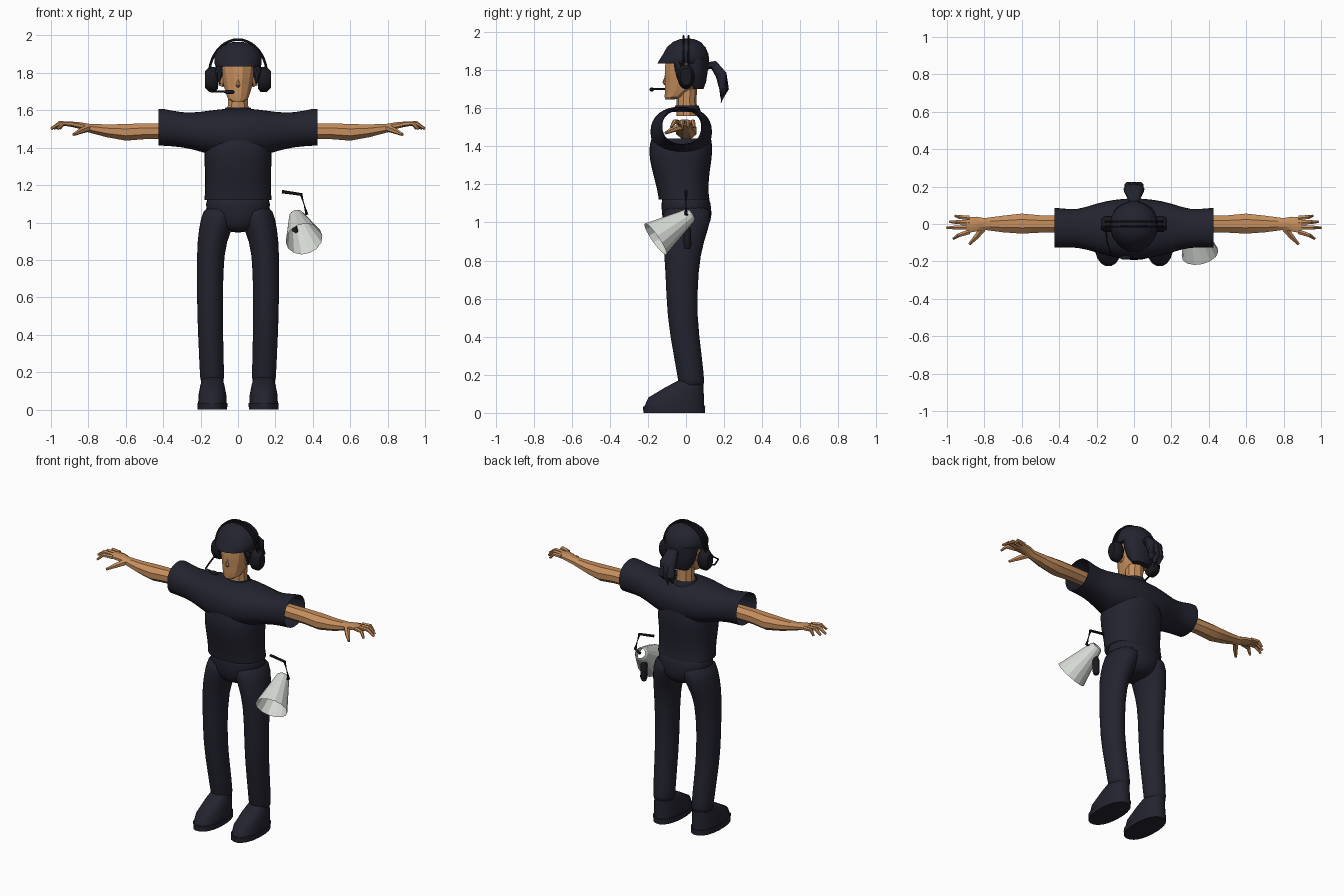
import bpy, bmesh, math
from mathutils import Vector

default_cube = bpy.data.objects.get("Cube")
if default_cube:
    bpy.data.objects.remove(default_cube, do_unlink=True)


def material(name, colour):
    mat = bpy.data.materials.new(name)
    mat.use_nodes = True
    mat.diffuse_color = (*colour, 1)
    mat.node_tree.nodes["Principled BSDF"].inputs["Base Color"].default_value = (*colour, 1)
    return mat


NAVY = material("navy cloth", (.017, .017, .029))
BLACK = material("black plastic", (.01, .01, .014))
SKIN = material("skin", (.56, .27, .11))
GREY = material("pale grey", (.68, .71, .67))


def skin_rings(name, rings, mat, caps=True, subdivide=0, angle=45):
    """Bridge a list of equal point rings into one mesh object."""
    bm = bmesh.new()
    loops = [[bm.verts.new(p) for p in ring] for ring in rings]
    count = len(loops[0])
    for low, high in zip(loops, loops[1:]):
        for i in range(count):
            j = (i + 1) % count
            bm.faces.new((low[i], low[j], high[j], high[i]))
    if caps:
        bm.faces.new(loops[0][::-1])
        bm.faces.new(loops[-1])
    bmesh.ops.recalc_face_normals(bm, faces=bm.faces)
    mesh = bpy.data.meshes.new(name)
    bm.to_mesh(mesh)
    bm.free()
    mesh.materials.append(mat)
    obj = bpy.data.objects.new(name, mesh)
    bpy.context.collection.objects.link(obj)
    bpy.ops.object.select_all(action='DESELECT')
    obj.select_set(True)
    bpy.context.view_layer.objects.active = obj
    if angle:
        bpy.ops.object.shade_smooth_by_angle(angle=math.radians(angle))
    if subdivide:
        obj.modifiers.new("Smooth", 'SUBSURF').levels = subdivide
        obj.modifiers["Smooth"].render_levels = subdivide
    return obj


def oval(sides, power=1):
    """Unit superellipse; a power below one makes it boxier."""
    for i in range(sides):
        a = math.tau * (i + .5) / sides
        c, s = math.cos(a), math.sin(a)
        yield (math.copysign(abs(c) ** power, c), math.copysign(abs(s) ** power, s))


def loft_z(name, sections, mat, sides=16, power=1, **options):
    """Sections are height, centre x, centre y, half width, half depth."""
    rings = [[(cx + rx * u, cy + ry * v, z) for u, v in oval(sides, power)]
             for z, cx, cy, rx, ry in sections]
    return skin_rings(name, rings, mat, **options)


def loft_x(name, sections, mat, side=1, sides=16, power=1, **options):
    """Sections are x, centre y, centre z, half depth, half height."""
    rings = [[(side * x, cy + ry * u, cz + rz * v) for u, v in oval(sides, power)]
             for x, cy, cz, ry, rz in sections]
    return skin_rings(name, rings, mat, **options)


def tube(name, path, radii, mat, sides=8, **options):
    """Round tube along a path; one radius or one per point."""
    path = [Vector(p) for p in path]
    if not isinstance(radii, (list, tuple)):
        radii = [radii] * len(path)
    rings = []
    for i, p in enumerate(path):
        tangent = path[min(i + 1, len(path) - 1)] - path[max(i - 1, 0)]
        turn = tangent.to_track_quat('Z', 'Y')
        rings.append([p + turn @ Vector((radii[i] * u, radii[i] * v, 0))
                      for u, v in oval(sides)])
    return skin_rings(name, rings, mat, **options)


# Shirt: one open tube across both sleeves, and an open trunk below it
half = [(.425, -.02, 1.51, .108, .1), (.4, -.02, 1.51, .108, .102),
        (.3, -.025, 1.495, .1, .092), (.2, -.02, 1.485, .135, .107),
        (.1, -.025, 1.477, .16, .133)]
middle = [(0, -.025, 1.475, .168, .138)]
across = [(-x, *rest) for x, *rest in half] + middle + half[::-1]
loft_x("shirt_sleeves", across, NAVY, caps=False, subdivide=1, power=.9)
loft_z("shirt_trunk", [(1.44, 0, -.025, .165, .16), (1.38, 0, -.028, .187, .174),
                       (1.28, 0, -.028, .18, .156), (1.18, 0, -.018, .178, .136),
                       (1.12, 0, -.01, .184, .136)],
       NAVY, caps=False, subdivide=1, power=.85)
loft_z("collar", [(1.58, 0, .005, .085, .075), (1.615, 0, .005, .068, .062)],
       NAVY, caps=False)

# Trousers
loft_z("trouser_hips", [(1.16, 0, -.005, .165, .125), (1.1, 0, 0, .178, .132),
                        (1.04, 0, .005, .17, .135), (.98, 0, .005, .12, .12),
                        (.945, 0, 0, .05, .08)], NAVY, subdivide=1, power=.9)
leg = [(1.1, .09, .004, .085, .12), (1.02, .103, .006, .1, .135),
       (.9, .142, -.015, .078, .108), (.75, .15, -.022, .072, .087),
       (.5, .15, -.022, .07, .08), (.3, .143, .01, .067, .075),
       (.15, .138, .03, .066, .07), (.14, .138, .03, .06, .064)]
shoe = [(.03, .137, -.062, .077, .16), (.08, .137, -.052, .075, .148),
        (.13, .137, -.012, .065, .105), (.175, .137, .03, .052, .062)]
sole = [(0, .137, -.062, .08, .164), (.034, .137, -.062, .081, .165)]

# Bare arm: upper arm, elbow, wrist, palm
arm = [(.36, 0, 1.488, .046, .046), (.5, 0, 1.488, .05, .046),
       (.6, .002, 1.482, .058, .048), (.7, 0, 1.49, .048, .037),
       (.8, 0, 1.505, .034, .025), (.84, 0, 1.517, .042, .02),
       (.895, -.006, 1.526, .047, .015)]
# Finger base y, tip x, tip y
fingers = {"little": (.032, .955, .043), "ring": (.008, .985, .012),
           "middle": (-.017, 1, -.02), "index": (-.042, .965, -.078)}

for side, word in ((1, "left"), (-1, "right")):
    def flip(sections):
        return [(z, side * cx, *rest) for z, cx, *rest in sections]

    loft_z(word + "_trouser_leg", flip(leg), NAVY, subdivide=1)
    loft_z(word + "_shoe", flip(shoe), NAVY, sides=20, power=.9)
    loft_z(word + "_sole", flip(sole), NAVY, sides=20, power=.9)
    for row in range(2):
        y, z = .0 - .035 * row - .02, .165 - .02 * row
        tube(word + "_shoe_lace", [(side * (.137 + d), y, z) for d in (-.035, .035)],
             .009, BLACK, sides=6)

    loft_x(word + "_arm", arm, SKIN, side=side, sides=8, angle=25)
    for finger, (base, tip_x, tip_y) in fingers.items():
        knuckle = (side * (.5 * tip_x + .455), (base + tip_y) / 2, 1.53)
        tube(f"{word}_{finger}_finger",
             [(side * .88, base, 1.526), knuckle, (side * tip_x, tip_y, 1.5)],
             (.014, .012, .007), SKIN, sides=6, angle=25)
    tube(word + "_thumb", [(side * .8, -.015, 1.505), (side * .84, -.065, 1.49),
                           (side * .88, -.108, 1.47)],
         (.02, .016, .008), SKIN, sides=6, angle=25)

    # Headset cups, hair locks beside the face and ears
    loft_x(word + "_ear_cup", [(.108, 0, 1.765, .036, .05), (.12, 0, 1.765, .045, .066),
                               (.155, 0, 1.765, .045, .066), (.176, 0, 1.765, .03, .045)],
           BLACK, side=side, sides=14)
    tube(word + "_hair_lock", [(side * .095, -.04, 1.85), (side * .1, -.04, 1.8),
                               (side * .098, -.035, 1.74)], (.03, .022, .006), NAVY, sides=6)
    loft_x(word + "_ear", [(.08, -.02, 1.76, .025, .04), (.105, -.02, 1.765, .022, .033)],
           SKIN, side=side, sides=8)

# Head and neck
loft_z("neck", [(1.56, 0, .005, .064, .056), (1.64, 0, .003, .056, .052),
                (1.74, 0, .005, .058, .055)], SKIN, sides=10, angle=25)
loft_z("head", [(1.645, 0, -.088, .03, .022), (1.66, 0, -.062, .055, .052),
                (1.7, 0, -.03, .07, .083), (1.76, 0, -.01, .086, .104),
                (1.82, 0, -.005, .096, .11), (1.87, 0, 0, .1, .1)],
       SKIN, sides=12, angle=25)
tube("nose", [(0, -.106, 1.785), (0, -.112, 1.735), (0, -.106, 1.725)],
     (.006, .013, .008), SKIN, sides=6)

# Cap, back hair and ponytail
loft_z("cap", [(1.835, 0, -.015, .118, .137), (1.85, 0, -.01, .128, .134),
               (1.885, 0, -.001, .128, .12), (1.92, 0, .001, .112, .103),
               (1.948, 0, .004, .08, .074), (1.963, 0, .006, .04, .038),
               (1.966, 0, .006, .01, .01)], NAVY, sides=20)
loft_z("back_hair", [(1.7, 0, .062, .06, .03), (1.74, 0, .055, .088, .052),
                     (1.8, 0, .052, .108, .064), (1.86, 0, .05, .115, .068)], NAVY)
for offset, drop in ((-.027, .02), (0, 0), (.027, .035)):
    tube("ponytail_strand", [(0, .1, 1.82), (offset / 2, .145, 1.828),
                             (offset, .185, 1.775), (offset, .2, 1.7),
                             (offset * 1.2, .185, 1.63 + drop)],
         (.02, .024, .03, .027, .004), NAVY, sides=8)

# Headset band and microphone
arc = [math.pi * i / 20 for i in range(21)]
for y in (-.013, .013):
    tube("headset_band", [(.155 * math.cos(a), y, 1.785 + .193 * math.sin(a)) for a in arc],
         .007, BLACK, sides=6)
tube("microphone_boom", [(-.15, -.02, 1.725), (-.145, -.09, 1.7), (-.12, -.165, 1.7),
                         (-.05, -.18, 1.7)], .005, BLACK, sides=6)
tube("microphone_tip", [(-.075, -.178, 1.698), (-.06, -.18, 1.698), (-.03, -.18, 1.698),
                        (-.018, -.18, 1.698)], (.005, .012, .012, .005), BLACK)

# Megaphone hanging at the hip: open horn, rear ring, grip and hook
rear, mouth = Vector((.312, .018, 1.035)), Vector((.353, -.16, .912))
tube("megaphone_horn", [rear, mouth], (.04, .1), GREY, sides=14, caps=False, angle=0)
tube("megaphone_rear_ring", [rear, rear.lerp(mouth, -.06)], (.04, .03), GREY,
     sides=14, caps=False, angle=0)
tube("megaphone_grip", [(.3, .0, .99), (.3, .005, .96), (.3, .008, .88), (.3, .008, .86)],
     (.012, .022, .022, .014), BLACK)
tube("megaphone_hook", [(.235, 0, 1.165), (.338, 0, 1.15), (.368, .0, 1.045),
                        (.325, .01, 1.03)], .009, BLACK, sides=6)
